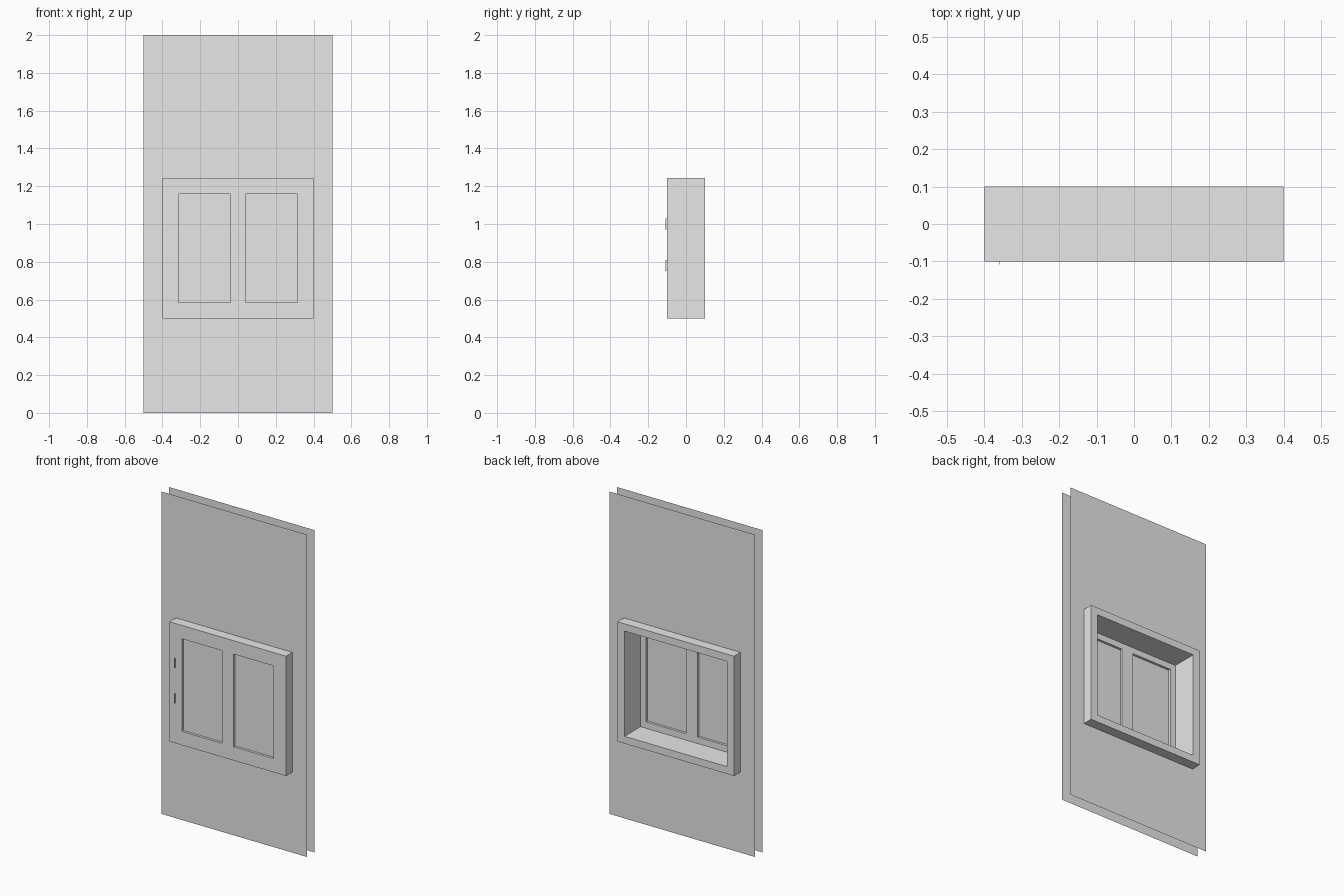
import bpy

old = bpy.data.objects.get("Cube")
if old:
    bpy.data.objects.remove(old, do_unlink=True)

grey = bpy.data.materials.new("plain_grey")
grey.use_nodes = True
grey.diffuse_color = (0.8, 0.8, 0.8, 1)
grey.node_tree.nodes["Principled BSDF"].inputs["Base Color"].default_value = (0.8, 0.8, 0.8, 1)


def add_mesh(name, verts, faces):
    mesh = bpy.data.meshes.new(name)
    mesh.from_pydata(verts, [], faces)
    mesh.materials.append(grey)
    obj = bpy.data.objects.new(name, mesh)
    bpy.context.collection.objects.link(obj)
    return obj


def box(name, x, y, z):
    """Box from (low, high) ranges on each axis."""
    bpy.ops.mesh.primitive_cube_add(size=1, location=[sum(r) / 2 for r in (x, y, z)])
    obj = bpy.context.object
    obj.name = name
    obj.scale = [r[1] - r[0] for r in (x, y, z)]
    bpy.ops.object.transform_apply(location=True, rotation=False, scale=True)
    obj.data.materials.append(grey)
    return obj


def cut(target, cutter):
    """Subtract the cutter and remove it."""
    mod = target.modifiers.new("cut", "BOOLEAN")
    mod.operation, mod.solver, mod.object = "DIFFERENCE", "EXACT", cutter
    bpy.context.view_layer.objects.active = target
    bpy.ops.object.modifier_apply(modifier=mod.name)
    bpy.data.objects.remove(cutter, do_unlink=True)


def rect(half, low, high, y):
    return [(-half, y, low), (half, y, low), (half, y, high), (-half, y, high)]


def wall_sheet(name, y):
    """Thin wall surface with an opening for the window."""
    verts = rect(0.5, 0, 2, y) + rect(0.38, 0.52, 1.22, y)
    faces = [(i, (i + 1) % 4, (i + 1) % 4 + 4, i + 4) for i in range(4)]
    if y > 0:
        faces = [f[::-1] for f in faces]
    return add_mesh(name, verts, faces)


# Wall: two sheets, front and back
wall_sheet("front_wall", -0.037)
wall_sheet("back_wall", 0.037)

# Window frame: deep box, hollowed from the back, with two pane openings
SASH_BACK = -0.057
PANE_Z = (0.585, 1.16)
frame = box("window_frame", (-0.4, 0.4), (-0.1, 0.1), (0.5, 1.243))
cut(frame, box("recess_cutter", (-0.352, 0.352), (SASH_BACK, 0.2), (0.545, 1.198)))
for side, x in (("right", (-0.315, -0.04)), ("left", (0.04, 0.315))):
    cut(frame, box("pane_cutter", x, (-0.2, 0), PANE_Z))
    box(side + "_pane", x, (-0.085, -0.072), PANE_Z)

# Hinges: tiny upright fins on the front of the frame
for name, z in (("upper_hinge", 1.0), ("lower_hinge", 0.78)):
    box(name, (-0.361, -0.36), (-0.108, -0.1), (z - 0.03, z + 0.03))
